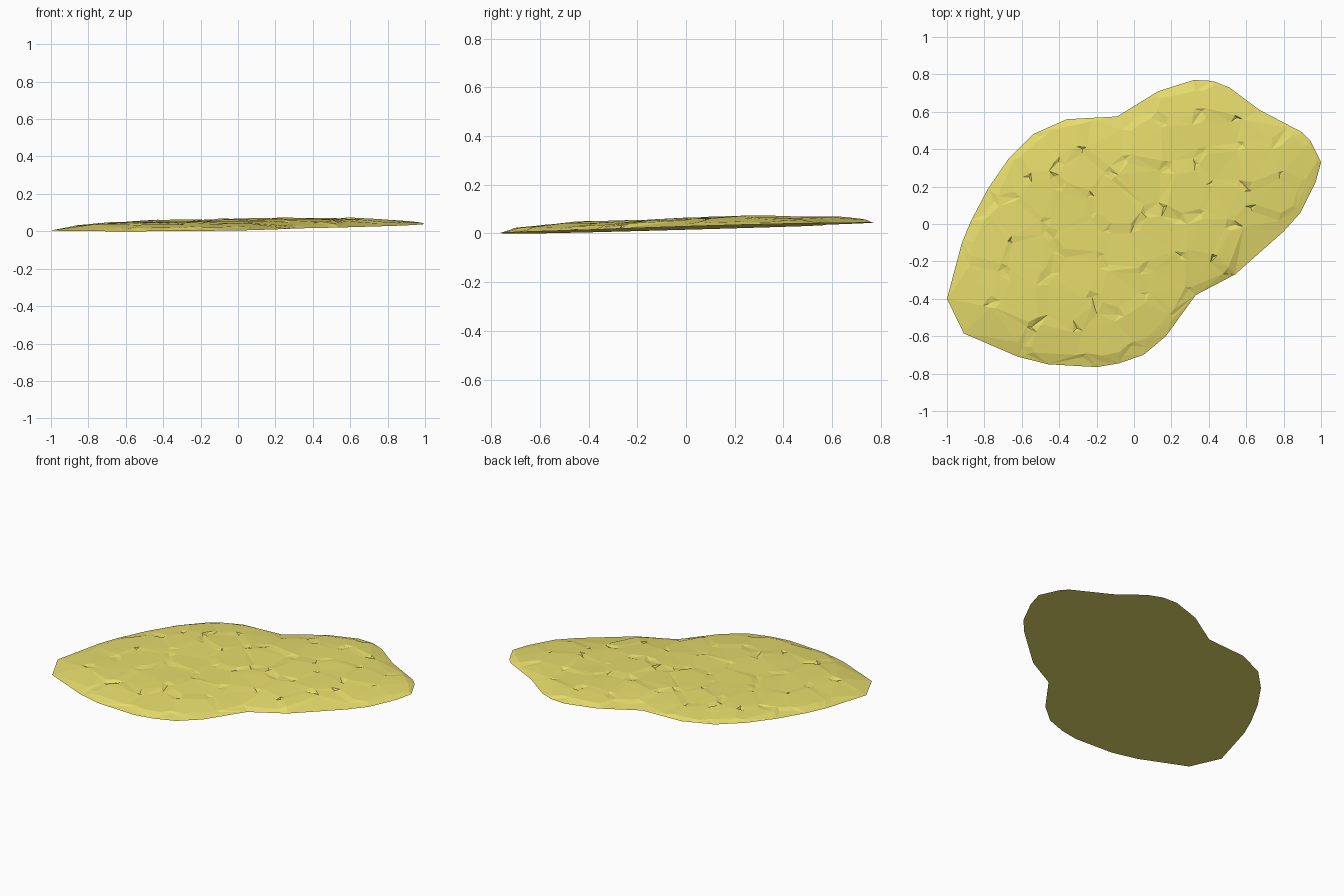
import bpy, bmesh, random
from math import atan2
from mathutils import Vector
from mathutils.geometry import delaunay_2d_cdt, intersect_point_line

if "Cube" in bpy.data.objects:
    bpy.data.objects.remove(bpy.data.objects["Cube"])

random.seed(11)

# Outline of the slab seen from above
OUTLINE = [Vector(p) for p in (
    (0.32, 0.77), (0.13, 0.71), (0, 0.63), (-0.09, 0.575), (-0.36, 0.56),
    (-0.54, 0.48), (-0.67, 0.35), (-0.78, 0.19), (-0.87, 0.02), (-0.92, -0.10),
    (-1.0, -0.40), (-0.91, -0.585), (-0.62, -0.71), (-0.46, -0.75), (-0.2, -0.765),
    (-0.08, -0.745), (0.05, -0.70), (0.17, -0.60), (0.33, -0.38), (0.54, -0.27),
    (0.80, -0.04), (0.89, 0.06), (0.97, 0.22), (1.0, 0.33), (0.94, 0.45),
    (0.90, 0.49), (0.67, 0.61), (0.51, 0.73), (0.42, 0.765))]
N = len(OUTLINE)
SIDES = [(OUTLINE[i], OUTLINE[(i + 1) % N]) for i in range(N)]


def depth(p):
    """Distance inside the outline, negative outside."""
    best, inside = 9.0, False
    for a, b in SIDES:
        t = min(1, max(0, intersect_point_line(p, a, b)[1]))
        best = min(best, (p - a.lerp(b, t)).length)
        if (a.y > p.y) != (b.y > p.y):
            if p.x < a.x + (p.y - a.y) / (b.y - a.y) * (b.x - a.x):
                inside = not inside
    return best if inside else -best


def base(p):
    """Gently tilted underside."""
    return 0.0245 + 0.008 * p.x + 0.0247 * p.y


def crown(p):
    """Domed thickness, steep at the rim and flat in the middle."""
    return 0.034 * min(1, max(0, depth(p)) / 0.33) ** 0.5


# Scattered facet centres, plus a ring outside that bounds the outer facets
seeds = []
for _ in range(5000):
    p = Vector((random.uniform(-1, 1), random.uniform(-0.77, 0.77)))
    if depth(p) > 0.05 and all((p - q).length > 0.17 for q in seeds):
        seeds.append(p)
inner_count = len(seeds)
seeds += [p * 1.12 for p in OUTLINE]

# Facet corners are the circumcentres of the triangulated centres
tris = delaunay_2d_cdt(seeds, [], [], 0, 1e-6)[2]
corners = [[] for _ in seeds]
points, heights, edges = list(OUTLINE), [0.0] * N, []
for tri in tris:
    a, b, c = (seeds[i] for i in tri)
    d = 2 * (a.x * (b.y - c.y) + b.x * (c.y - a.y) + c.x * (a.y - b.y))
    if abs(d) < 1e-5:
        continue
    aa, bb, cc = a.length_squared, b.length_squared, c.length_squared
    v = Vector(((aa * (b.y - c.y) + bb * (c.y - a.y) + cc * (a.y - b.y)) / d,
                (aa * (c.x - b.x) + bb * (a.x - c.x) + cc * (b.x - a.x)) / d))
    for i in tri:
        corners[i].append(v)
    if depth(v) > 0.015:
        points.append(v)
        heights.append(crown(v) - 0.003)

# Each facet is a slightly tilted plate inside its cell
for i in range(inner_count):
    s = seeds[i]
    tilt = Vector((random.uniform(-1, 1), random.uniform(-1, 1))) * 0.03
    lift = random.uniform(0.001, 0.006)
    loop = []
    for v in sorted(corners[i], key=lambda q: atan2(q.y - s.y, q.x - s.x)):
        p = v.lerp(s, random.uniform(0.12, 0.32))
        if depth(p) > 0.015:
            loop.append(len(points))
            points.append(p)
            heights.append(max(0.006, crown(p) + lift + tilt.dot(p - s)))
    if len(loop) > 2:
        edges += [(loop[k - 1], loop[k]) for k in range(len(loop))]

verts, _, faces, origin, _, _ = delaunay_2d_cdt(points, edges, [list(range(N))], 1, 1e-5)

# Faceted top and flat underside joined at the rim
bm = bmesh.new()
top = []
for p, src in zip(verts, origin):
    h = heights[src[0]] if src else crown(p)
    top.append(bm.verts.new((p.x, p.y, base(p) + h)))
for f in faces:
    bm.faces.new([top[i] for i in f])
rim = {}
for v, src in zip(top, origin):
    for k in src:
        if k < N:
            rim[k] = v
bm.faces.new([rim[k] for k in sorted(rim)][::-1])
bmesh.ops.delete(bm, geom=[v for v in bm.verts if not v.link_faces], context='VERTS')
bmesh.ops.recalc_face_normals(bm, faces=bm.faces)
low = min(v.co.z for v in bm.verts)
bmesh.ops.translate(bm, vec=(0, 0, -low), verts=bm.verts)

mesh = bpy.data.meshes.new("stone_slab")
bm.to_mesh(mesh)
bm.free()
slab = bpy.data.objects.new("stone_slab", mesh)
bpy.context.collection.objects.link(slab)

mat = bpy.data.materials.new("yellow_stone")
mat.diffuse_color = (0.8, 0.72, 0.15, 1)
mat.use_nodes = True
mat.node_tree.nodes["Principled BSDF"].inputs["Base Color"].default_value = mat.diffuse_color
mesh.materials.append(mat)
